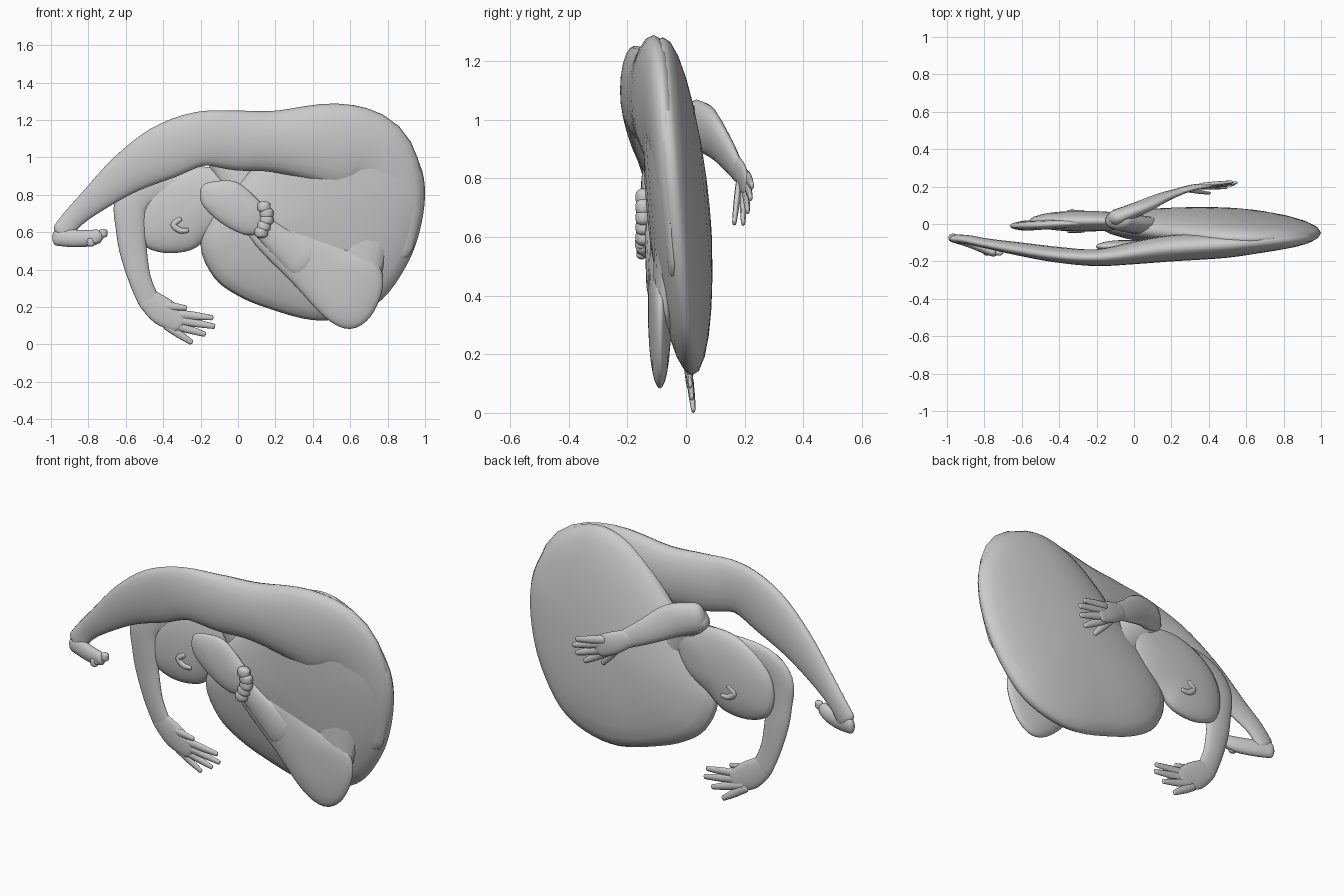
import bpy, bmesh, math
from mathutils import Vector


def spline(pts, steps, closed=False):
    """Catmull-Rom through points of any dimension."""
    n, out = len(pts), []
    for i in range(n if closed else n - 1):
        q = [pts[(i + k) % n] if closed else pts[min(max(i + k, 0), n - 1)] for k in (-1, 0, 1, 2)]
        for s in range(steps):
            t = s / steps
            out.append([0.5 * (2 * b + (c - a) * t + (2 * a - 5 * b + 4 * c - d) * t * t
                               + (3 * b - a - 3 * c + d) * t ** 3) for a, b, c, d in zip(*q)])
    if not closed:
        out.append(list(pts[-1]))
    return out


def loft(name, rings, caps):
    """Skin equal-length rings, closing both ends with a point."""
    bm = bmesh.new()
    loops = [[bm.verts.new(p) for p in r] for r in rings]
    n = len(rings[0])
    for a, b in zip(loops, loops[1:]):
        for i in range(n):
            bm.faces.new((a[i], a[(i + 1) % n], b[(i + 1) % n], b[i]))
    for loop, p in ((loops[0], caps[0]), (loops[-1], caps[1])):
        v = bm.verts.new(p)
        for i in range(n):
            bm.faces.new((loop[i], loop[(i + 1) % n], v))
    bmesh.ops.recalc_face_normals(bm, faces=bm.faces)
    me = bpy.data.meshes.new(name)
    bm.to_mesh(me)
    bm.free()
    for p in me.polygons:
        p.use_smooth = True
    ob = bpy.data.objects.new(name, me)
    bpy.context.collection.objects.link(ob)
    return ob


def limb(name, pts, steps=4, sides=14, cap=0.6):
    """Tube with rounded ends; points are x, y, z, in-plane radius, depth radius."""
    path = spline(pts, steps)
    P = [Vector(p[:3]) for p in path]
    rings = []

    def ring(c, t, r, d):
        nrm = t.cross(Vector((0, 1, 0))).normalized()
        b = nrm.cross(t).normalized()
        return [c + nrm * r * math.cos(a) + b * d * math.sin(a)
                for a in (2 * math.pi * k / sides for k in range(sides))]

    t0, t1 = (P[1] - P[0]).normalized(), (P[-1] - P[-2]).normalized()
    r0, r1 = path[0][3], path[-1][3]
    angles = (1.2, 0.8, 0.4)
    for a in angles:
        rings.append(ring(P[0] - t0 * r0 * cap * math.sin(a), t0, r0 * math.cos(a), path[0][4] * math.cos(a)))
    for i, p in enumerate(path):
        t = (P[min(i + 1, len(P) - 1)] - P[max(i - 1, 0)]).normalized()
        rings.append(ring(P[i], t, p[3], p[4]))
    for a in reversed(angles):
        rings.append(ring(P[-1] + t1 * r1 * cap * math.sin(a), t1, r1 * math.cos(a), path[-1][4] * math.cos(a)))
    return loft(name, rings, (P[0] - t0 * r0 * cap, P[-1] + t1 * r1 * cap))


def pillow(name, outline, mid, half, power=0.9, steps=4):
    """Flat rounded mass: an x-z outline inflated in y around mid(x, z)."""
    o = spline(outline, steps, True)
    cx, cz = (sum(p[k] for p in o) / len(o) for k in (0, 1))
    rings = []
    for k in range(1, 14):
        a = math.pi * k / 14
        s, h = math.sin(a) ** power, -half * math.cos(a)
        rings.append([])
        for x, z in o:
            x, z = cx + (x - cx) * s, cz + (z - cz) * s
            rings[-1].append((x, mid(x, z) + h, z))
    m = mid(cx, cz)
    return loft(name, rings, ((cx, m - half, cz), (cx, m + half, cz)))


def ball(name, c, r):
    limb(name, [(c[0], c[1], c[2] - r[2] * 0.4, r[0], r[1]), (c[0], c[1], c[2] + r[2] * 0.4, r[0], r[1])], 2, 10)


def fingers(name, bases_tips, r=0.023, d=0.011):
    for i, (b, t) in enumerate(bases_tips):
        m = [(u + v) / 2 for u, v in zip(b, t)]
        limb(f"{name}_{i + 1}", [(*b, r, d), (*m, r * 0.95, d), (*t, r * 0.6, d * 0.7)], 2, 8)


# Curled torso and hips
pillow("torso", [(0.5, 1.27), (0.66, 1.27), (0.85, 1.16), (0.97, 0.97), (1.0, 0.8), (0.97, 0.6), (0.9, 0.42),
                 (0.77, 0.24), (0.6, 0.15), (0.4, 0.13), (0.17, 0.19), (0, 0.26), (-0.13, 0.36), (-0.2, 0.53),
                 (-0.13, 0.7), (0, 0.86), (0.12, 0.98), (0.22, 1.09), (0.35, 1.2)],
       lambda x, z: 0.03 - 0.085 * (z - 0.13) - 0.02 * x, 0.108, 1.1)

# Head with ears
pillow("head", [(-0.56, 0.65), (-0.52, 0.54), (-0.4, 0.49), (-0.25, 0.505), (-0.15, 0.58), (0, 0.68),
                (0.05, 0.86), (-0.05, 0.93), (-0.25, 0.95), (-0.42, 0.89), (-0.53, 0.78)],
       lambda x, z: 0.015, 0.055)
for side, y in (("front", -0.038), ("back", 0.066)):
    limb(f"ear_{side}", [(-0.27, y, 0.61, 0.012, 0.008), (-0.31, y, 0.61, 0.016, 0.01),
                         (-0.345, y, 0.64, 0.016, 0.01), (-0.31, y, 0.67, 0.014, 0.008)], 4, 8)

# Long leg stretched over the top, running round into the buttock
limb("long_leg", [(0.76, -0.045, 0.55, 0.18, 0.03), (0.8, -0.06, 0.8, 0.19, 0.05), (0.71, -0.085, 1.0, 0.225, 0.06),
                  (0.5, -0.11, 1.07, 0.22, 0.07), (0.2, -0.13, 1.085, 0.165, 0.07),
                  (0, -0.155, 1.09, 0.16, 0.06), (-0.2, -0.18, 1.1, 0.145, 0.045), (-0.4, -0.165, 1.025, 0.145, 0.042),
                  (-0.6, -0.135, 0.91, 0.11, 0.035), (-0.78, -0.105, 0.765, 0.072, 0.026),
                  (-0.88, -0.085, 0.675, 0.057, 0.024), (-0.935, -0.08, 0.605, 0.057, 0.024)], 4, 20)
limb("long_leg_foot", [(-0.965, -0.075, 0.575, 0.047, 0.024), (-0.88, -0.1, 0.567, 0.047, 0.026),
                       (-0.8, -0.13, 0.568, 0.044, 0.028), (-0.75, -0.15, 0.578, 0.038, 0.025)])
for i in range(4):
    ball(f"long_leg_toe_{i + 1}", (-0.72 - 0.022 * i, -0.152, 0.595 - 0.016 * i), (0.022, 0.018, 0.026))

# Folded leg: thigh, bent knee with calf, ankle and foot
limb("folded_thigh", [(0.68, -0.05, 0.72, 0.22, 0.05), (0.65, -0.065, 0.55, 0.16, 0.045),
                      (0.63, -0.075, 0.35, 0.13, 0.04)])
pillow("folded_calf", [(0.06, 0.58), (0.15, 0.67), (0.35, 0.63), (0.58, 0.52), (0.74, 0.44), (0.775, 0.31), (0.71, 0.15),
                       (0.6, 0.083), (0.47, 0.14), (0.3, 0.32)],
       lambda x, z: -0.09 - 0.01 * (0.5 - x), 0.04, 0.8)
limb("folded_ankle", [(0.1, -0.115, 0.66, 0.055, 0.025), (0.2, -0.11, 0.57, 0.075, 0.03), (0.35, -0.1, 0.45, 0.11, 0.036)])
pillow("folded_foot", [(-0.2, 0.77), (-0.19, 0.85), (-0.1, 0.875), (0.0, 0.865), (0.1, 0.78), (0.16, 0.7),
                       (0.14, 0.61), (0.05, 0.585), (-0.06, 0.63), (-0.15, 0.7)], lambda x, z: -0.12, 0.035)
for i in range(5):
    ball(f"folded_toe_{i + 1}", (0.16 - 0.014 * abs(i - 1.5), -0.145, 0.735 - 0.034 * i), (0.036, 0.028, 0.024))

# Hanging arm with hand
limb("hanging_arm", [(-0.1, 0.01, 0.84, 0.07, 0.03), (-0.3, 0.005, 0.86, 0.075, 0.025), (-0.48, -0.005, 0.83, 0.085, 0.025),
                     (-0.57, -0.01, 0.75, 0.09, 0.025), (-0.573, -0.008, 0.62, 0.08, 0.024), (-0.56, -0.003, 0.5, 0.073, 0.023),
                     (-0.525, 0, 0.35, 0.06, 0.02), (-0.48, 0.005, 0.24, 0.058, 0.016)])
limb("hanging_palm", [(-0.48, 0.005, 0.24, 0.06, 0.016), (-0.4, 0.008, 0.175, 0.075, 0.016),
                      (-0.32, 0.012, 0.125, 0.06, 0.013)])
fingers("hanging_finger", [((-0.44, 0.005, 0.215), (-0.28, 0, 0.195)), ((-0.34, 0.01, 0.165), (-0.14, 0.01, 0.143)),
                           ((-0.34, 0.012, 0.135), (-0.13, 0.015, 0.097)), ((-0.36, 0.015, 0.11), (-0.18, 0.02, 0.055)),
                           ((-0.38, 0.015, 0.1), (-0.25, 0.025, 0.012))])

# Bent arm reaching behind the back, with hand
limb("bent_upper_arm", [(0.1, -0.01, 0.75, 0.09, 0.05), (0, 0.0, 0.88, 0.1, 0.05), (-0.08, 0.02, 0.985, 0.085, 0.055)])
limb("bent_forearm", [(-0.09, 0.035, 0.985, 0.085, 0.045), (0.03, 0.085, 0.955, 0.09, 0.037),
                      (0.15, 0.14, 0.885, 0.068, 0.027), (0.25, 0.175, 0.83, 0.05, 0.018)])
limb("bent_palm", [(0.24, 0.175, 0.835, 0.048, 0.018), (0.32, 0.195, 0.795, 0.06, 0.017), (0.39, 0.205, 0.765, 0.058, 0.013)])
fingers("bent_finger", [((0.37, 0.21, 0.805), (0.52, 0.225, 0.775)), ((0.38, 0.208, 0.78), (0.545, 0.22, 0.735)),
                        ((0.37, 0.203, 0.75), (0.53, 0.21, 0.69)), ((0.35, 0.195, 0.74), (0.49, 0.195, 0.65)),
                        ((0.29, 0.18, 0.78), (0.4, 0.165, 0.65))])
